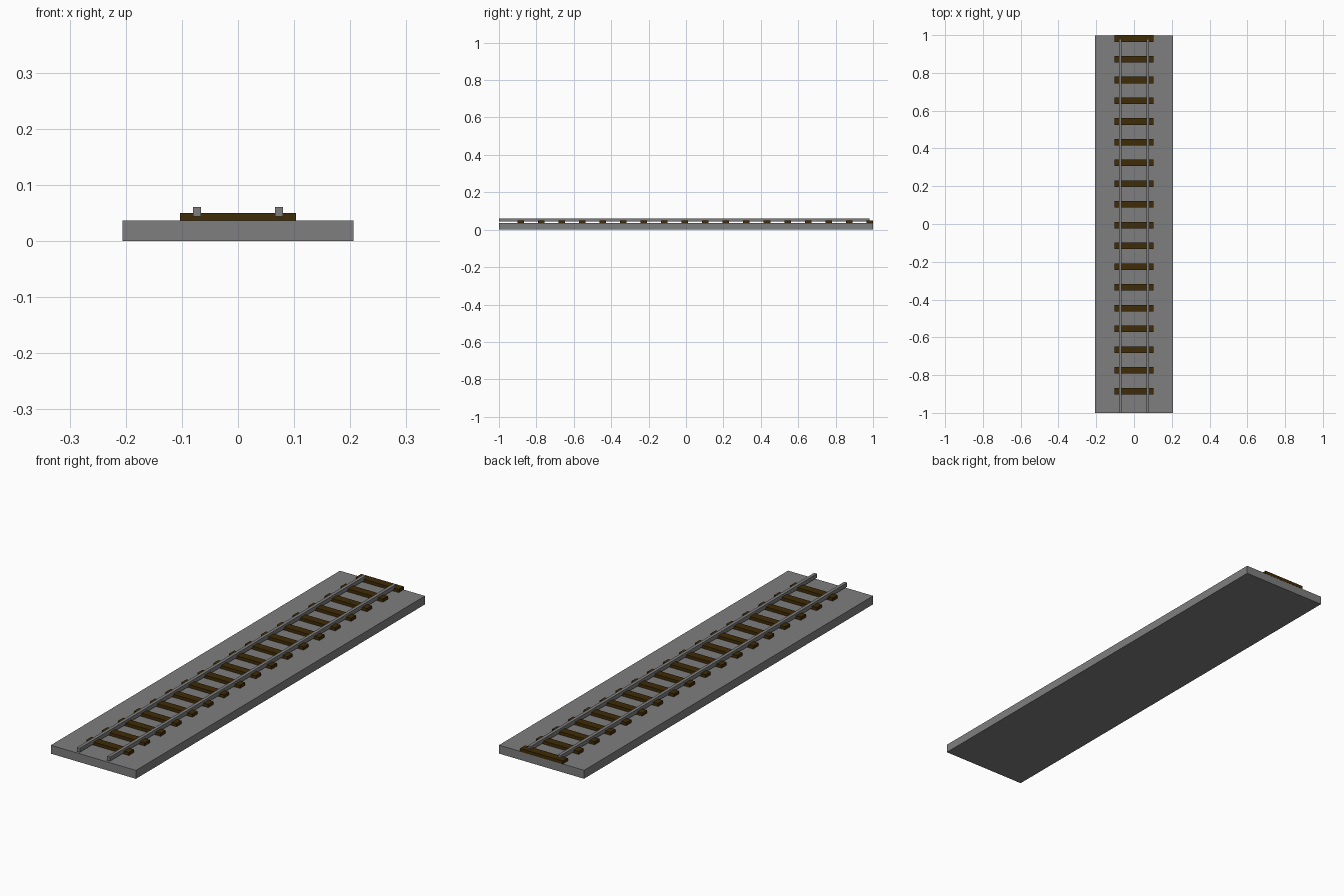
import bpy
import bmesh

if "Cube" in bpy.data.objects:
    bpy.data.objects.remove(bpy.data.objects["Cube"])


def material(name, colour):
    mat = bpy.data.materials.new(name)
    mat.diffuse_color = (*colour, 1)
    mat.use_nodes = True
    mat.node_tree.nodes["Principled BSDF"].inputs["Base Color"].default_value = mat.diffuse_color
    return mat


def box(name, x, y, z, mat):
    """Box from (min, max) ranges along each axis."""
    bm = bmesh.new()
    bmesh.ops.create_cube(bm, size=1)
    for v in bm.verts:
        v.co = [r[0] if c < 0 else r[1] for c, r in zip(v.co, (x, y, z))]
    mesh = bpy.data.meshes.new(name)
    bm.to_mesh(mesh)
    bm.free()
    mesh.materials.append(mat)
    obj = bpy.data.objects.new(name, mesh)
    bpy.context.collection.objects.link(obj)
    return obj


wood = material("dark_wood", (0.05, 0.025, 0.002))
gravel = material("dark_gravel", (0.21, 0.21, 0.21))
steel = material("steel", (0.21, 0.21, 0.21))

# Track bed slab
box("track_bed", (-0.206, 0.206), (-1, 0.999), (0, 0.037), gravel)

# Wooden sleepers, repeated along the track
sleeper = box("sleepers", (-0.103, 0.103), (-0.902, -0.867), (0.036, 0.0505), wood)
array = sleeper.modifiers.new("repeat", 'ARRAY')
array.count = 18
array.use_relative_offset = False
array.use_constant_offset = True
array.constant_offset_displace = (0, 0.1098, 0)

# Pair of steel rails, let into the sleepers and stopping short at the back
rail = box("rails", (0.066, 0.080), (-1, 0.98), (0.0435, 0.061), steel)
rail.modifiers.new("other_side", 'MIRROR')
